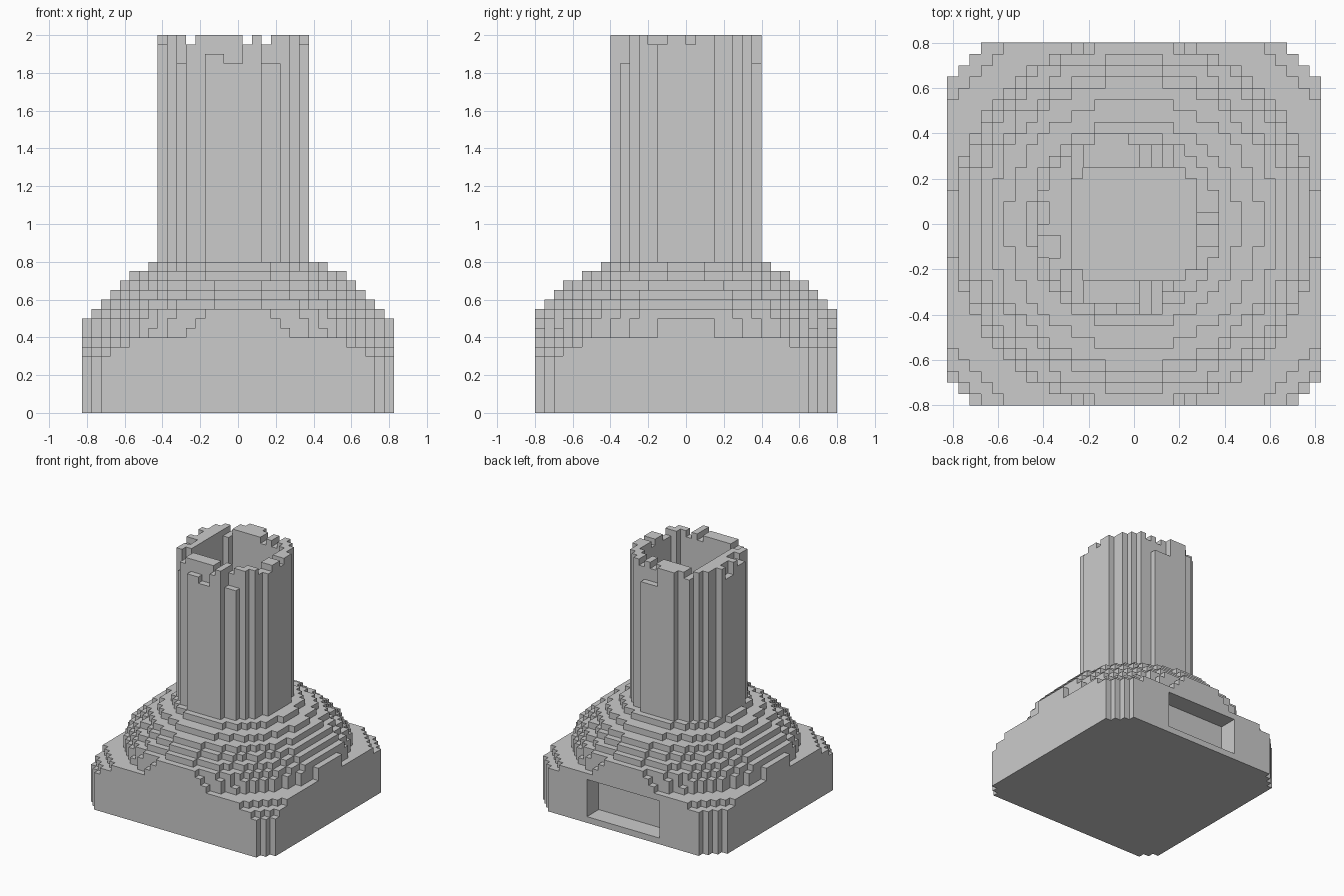
import bpy, bmesh, math

if "Cube" in bpy.data.objects:
    bpy.data.objects.remove(bpy.data.objects["Cube"])

S = 0.05                      # cube size
NX, NY, NZ = 33, 32, 40       # cubes along each axis


def centre(i, j, k):
    return (-0.825 + S * (i + 0.5), -0.8 + S * (j + 0.5), S * (k + 0.5))


def blocks(name, inside):
    """Skin every cube whose centre passes the test, merging flat areas."""
    cells = {(i, j, k) for i in range(NX) for j in range(NY) for k in range(NZ)
             if inside(*centre(i, j, k))}
    bm = bmesh.new()
    verts = {}

    def vert(p):
        if p not in verts:
            verts[p] = bm.verts.new((-0.825 + S * p[0], -0.8 + S * p[1], S * p[2]))
        return verts[p]

    for c in cells:
        for a in range(3):
            b, d = (a + 1) % 3, (a + 2) % 3
            for side in (0, 1):
                n = list(c)
                n[a] += 1 if side else -1
                if tuple(n) in cells:
                    continue
                loop = []
                for u, v in ((0, 0), (1, 0), (1, 1), (0, 1)):
                    p = list(c)
                    p[a] += side
                    p[b] += u
                    p[d] += v
                    loop.append(vert(tuple(p)))
                bm.faces.new(loop if side else loop[::-1])
    bmesh.ops.dissolve_limit(bm, angle_limit=0.01, verts=bm.verts[:], edges=bm.edges[:])
    bmesh.ops.triangulate(bm, faces=[f for f in bm.faces if len(f.verts) > 4])
    mesh = bpy.data.meshes.new(name)
    bm.to_mesh(mesh)
    bm.free()
    obj = bpy.data.objects.new(name, mesh)
    bpy.context.collection.objects.link(obj)
    return obj


# Plinth with clipped corners, domed upper steps and a recess in the back
RADII = [1.02, 0.96, 0.815, 0.81, 0.79, 0.74, 0.69, 0.64, 0.56, 0.46]  # from z = 0.3


def in_base(x, y, z):
    if z > 0.8 or abs(x) + abs(y) > (1.43 if y > 0 else 1.48):
        return False
    if abs(x) < 0.325 and y > 0.65 and 0.05 < z < 0.35:
        return False
    return z < 0.3 or math.hypot(x, y) < RADII[int((z - 0.3) / S)]


# Hollow tower with a ragged rim: x range, y range, height left standing
NOTCHES = [
    (-0.275, -0.225, -1, 1, 1.95), (0.025, 0.075, -1, 1, 1.95),
    (0.125, 0.175, -1, 1, 1.95), (0.2, 1, -0.2, -0.1, 1.95),
    (0.2, 1, 0, 0.05, 1.95), (-0.175, -0.075, -1, -0.35, 1.9),
    (-0.075, 0.025, -1, -0.35, 1.85), (0.125, 0.225, -1, -0.3, 1.85),
    (-0.325, -0.275, -1, -0.2, 1.85), (0.0, 1, 0.35, 1, 1.85),
    (-1, -0.375, 0.0, 0.1, 1.9), (-1, -0.3, -0.15, -0.05, 1.95),
]


def in_tower(x, y, z):
    if z < 0.8 or math.hypot(x + 0.025, y) > 0.4:
        return False
    if abs(x) < 0.26 and abs(y) < 0.24 and abs(x) + abs(y) < 0.43:
        return False
    return not any(a < x < b and c < y < d and z > h for a, b, c, d, h in NOTCHES)


blocks("stepped_base", in_base)
blocks("hollow_tower", in_tower)
